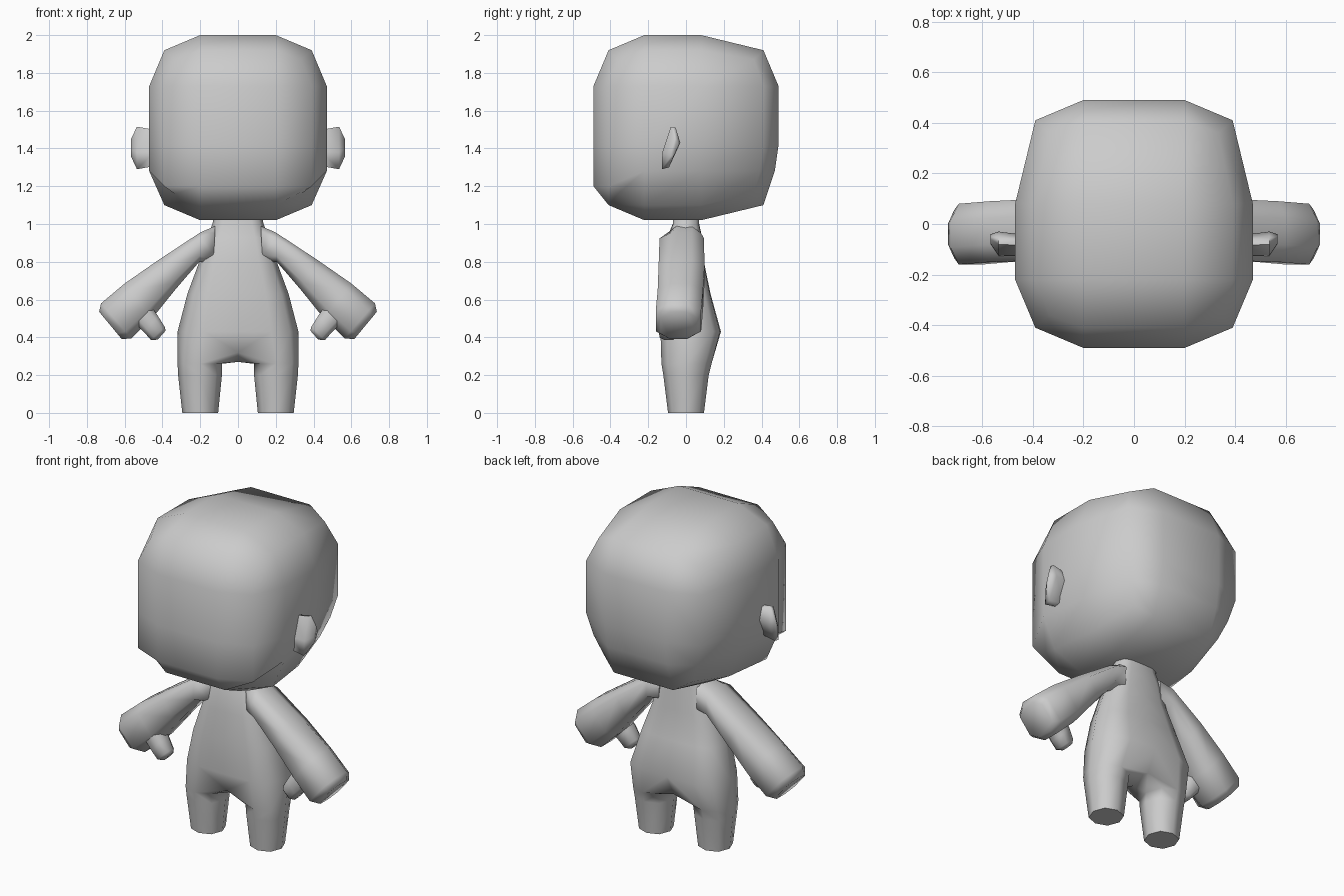
import bpy, bmesh, math
from itertools import product
from mathutils import Vector

if "Cube" in bpy.data.objects:
    bpy.data.objects.remove(bpy.data.objects["Cube"])


def finish(bm, name, mirror=True):
    bmesh.ops.recalc_face_normals(bm, faces=bm.faces)
    me = bpy.data.meshes.new(name)
    bm.to_mesh(me)
    bm.free()
    ob = bpy.data.objects.new(name, me)
    bpy.context.collection.objects.link(ob)
    bpy.context.view_layer.objects.active = ob
    ob.select_set(True)
    bpy.ops.object.shade_smooth_by_angle(angle=math.radians(70))
    ob.select_set(False)
    if mirror:
        m = ob.modifiers.new("Mirror", 'MIRROR')
        m.use_clip = True
    return ob


def bridge(bm, a, b, closed=True):
    n = len(a)
    for i in range(n if closed else n - 1):
        j = (i + 1) % n
        bm.faces.new((a[i], a[j], b[j], b[i]))


def loft(bm, rings):
    loops = [[bm.verts.new(p) for p in r] for r in rings]
    for a, b in zip(loops, loops[1:]):
        bridge(bm, a, b)
    bm.faces.new(loops[0])
    bm.faces.new(loops[-1])


def section(top, bot, y0, y1):
    # rounded box section between two (x, z) points
    t, b = Vector((top[0], 0, top[1])), Vector((bot[0], 0, bot[1]))
    out = []
    for u, v in ((0, .28), (0, .72), (.2, 1), (.8, 1), (1, .72), (1, .28), (.8, 0), (.2, 0)):
        p = t.lerp(b, u)
        p.y = y0 + (y1 - y0) * v
        out.append(p)
    return out


# Head: coarse rounded box on a 4 x 4 x 5 lattice shell
bm = bmesh.new()
X = [-.47, -.2, .2, .47]
Y = [-.49, -.22, .08, .49]
Z = [1.02, 1.22, 1.42, 1.73, 2.0]
N = (3, 3, 4)


def head_point(i, j, k):
    x, y, z = X[i], Y[j], Z[k]
    ends = (i in (0, 3)) + (j in (0, 3)) + (k in (0, 4))
    if ends == 2:
        x = math.copysign(min(abs(x), .39), x)
        y = max(-.41, min(.41, y))
        z = max(1.1, min(1.92, z))
    elif ends == 3:
        x = math.copysign(.335, x)
        y = max(-.36, min(.36, y))
        z = max(1.16, min(1.87, z))
    if k == 1:
        z += .06 if j >= 2 else (-.02 if j == 0 else .06)
        if j == 3:
            y -= .02
    if k <= 1 and j >= 2 and i in (0, 3):
        x *= .9          # lower back narrows
    return x, y, z


grid = {}
for c in product(range(4), range(4), range(5)):
    if any(c[a] in (0, N[a]) for a in range(3)):
        grid[c] = bm.verts.new(head_point(*c))
for a in range(3):
    u, v = [b for b in range(3) if b != a]
    for side, p, q in product((0, N[a]), range(N[u]), range(N[v])):
        face = []
        for dp, dq in ((0, 0), (1, 0), (1, 1), (0, 1)):
            c = [0, 0, 0]
            c[a], c[u], c[v] = side, p + dp, q + dq
            face.append(grid[tuple(c)])
        bm.faces.new(face)
finish(bm, "head", mirror=False)

# Torso and legs: one half, mirrored
bm = bmesh.new()


def torso_ring(z, x, yf, yb):
    m, h = (yf + yb) / 2, (yb - yf) / 2
    return [(sx * x, m + sy * h, z) for sx, sy in
            ((0, -1), (.55, -.97), (.86, -.75), (1, 0), (.86, .75), (.55, .97), (0, 1))]


def leg_ring(z, x0, x1, yf, yb):
    m, h, c, w = (yf + yb) / 2, (yb - yf) / 2, (x0 + x1) / 2, (x1 - x0) / 2
    return [(c + sx * w, m + sy * h, z) for sx, sy in
            ((0, -1), (.72, -.74), (1, 0), (.72, .74), (0, 1), (-.72, .74), (-1, 0), (-.72, -.74))]


legs = [[bm.verts.new(p) for p in leg_ring(*r)] for r in
        ((0, .105, .295, -.095, .095), (.2, .085, .317, -.12, .12), (.26, .085, .32, -.13, .135))]
bm.faces.new(legs[0])
bridge(bm, legs[0], legs[1])
bridge(bm, legs[1], legs[2])
top = legs[2]
cf, c0, cb = [bm.verts.new((0, y, z)) for y, z in ((-.11, .32), (0, .27), (.12, .30))]
f, b, ib, i, jf = top[0], top[4], top[5], top[6], top[7]
for face in ((f, jf, cf), (b, ib, cb), (jf, i, c0, cf), (i, ib, cb, c0)):
    bm.faces.new(face)
prev = [cf] + top[:5] + [cb]
for r in ((.43, .32, -.14, .185), (.63, .268, -.135, .13), (.80, .205, -.12, .095),
          (.93, .165, -.10, .085), (1.0, .135, -.07, .07), (1.08, .12, -.07, .07)):
    ring = [bm.verts.new(p) for p in torso_ring(*r)]
    bridge(bm, prev, ring, closed=False)
    prev = ring
finish(bm, "body_and_legs")

# Arms ending in mitten hands
bm = bmesh.new()
loft(bm, [section(*r) for r in (
    ((.12, .99), (.13, .80), -.10, .08),
    ((.20, .955), (.205, .80), -.14, .095),
    ((.42, .81), (.33, .655), -.145, .098),
    ((.60, .685), (.455, .50), -.15, .09),
    ((.725, .58), (.565, .395), -.16, .08),
    ((.735, .535), (.615, .39), -.135, .055))])
finish(bm, "arm")

# Thumbs
bm = bmesh.new()
loft(bm, [section(*r) for r in (
    ((.47, .58), (.55, .48), -.14, -.02),
    ((.425, .515), (.495, .425), -.145, -.035),
    ((.388, .455), (.46, .385), -.14, -.045),
    ((.383, .435), (.425, .388), -.12, -.065))])
finish(bm, "thumb")

# Ears: thin slanted wedges
bm = bmesh.new()
outline = ((-.08, 1.515), (-.125, 1.38), (-.128, 1.29), (-.09, 1.30), (-.03, 1.43), (-.055, 1.51))
rings = []
for x, s, dy in ((.44, .85, -.005), (.535, 1, .0), (.567, .4, .02)):
    rings.append([(x, -.08 + (y + .08) * s + dy, 1.405 + (z - 1.405) * s) for y, z in outline])
loft(bm, rings)
finish(bm, "ear")
